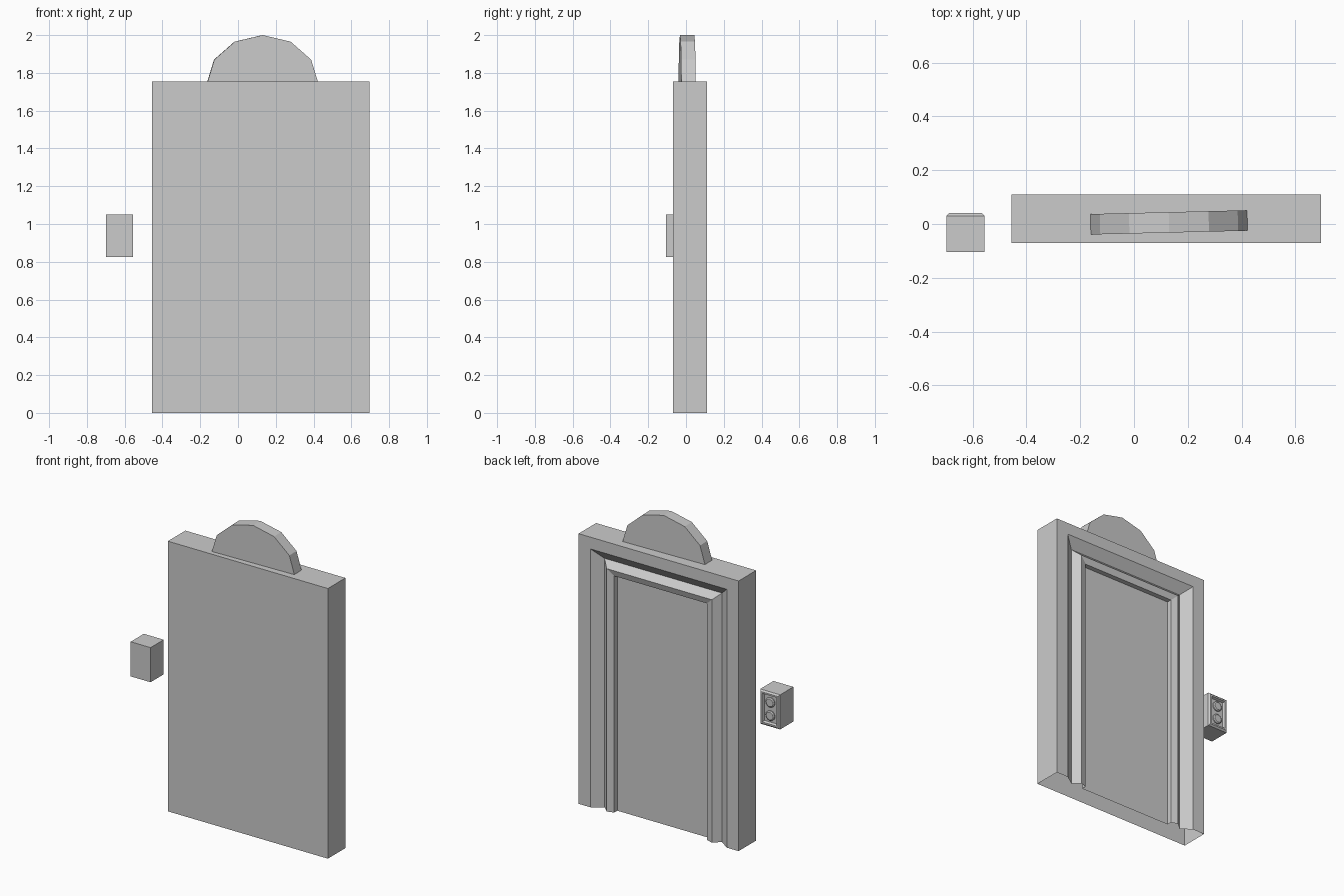
import bpy, bmesh
from math import sin, cos, pi, radians
from mathutils import Matrix

if "Cube" in bpy.data.objects:
    bpy.data.objects.remove(bpy.data.objects["Cube"])


def finish(name, bm):
    bmesh.ops.recalc_face_normals(bm, faces=bm.faces)
    me = bpy.data.meshes.new(name)
    bm.to_mesh(me)
    bm.free()
    ob = bpy.data.objects.new(name, me)
    bpy.context.collection.objects.link(ob)
    return ob


def loft(name, rings, closed=True):
    """Skin matching rings of points and cap the first and last."""
    bm = bmesh.new()
    vs = [[bm.verts.new(p) for p in r] for r in rings]
    n = len(rings[0])
    for a, b in zip(vs, vs[1:]):
        for i in range(n if closed else n - 1):
            j = (i + 1) % n
            bm.faces.new((a[i], a[j], b[j], b[i]))
    bm.faces.new(vs[0][::-1])
    bm.faces.new(vs[-1])
    return finish(name, bm)


# Door surround: moulding profile (inset, y) swept up, across and down; open at the floor
X0, X1, TOP = -0.455, 0.695, 1.755
profile = [(0, -0.07), (0, 0.11), (0.085, 0.11), (0.153, 0.062),
           (0.197, 0.103), (0.242, 0.09), (0.242, 0.058)]
rings = []
for w, y in profile:
    t = TOP - w * 0.9
    rings.append([(X1 - w, y, 0), (X1 - w, y, t), (X0 + w, y, t), (X0 + w, y, 0)])
loft("door_and_surround", rings, closed=False)

# Half-round floor indicator, turned slightly
rings = [[(0.296 * cos(pi * i / 6), y, 0.26 * sin(pi * i / 6)) for i in range(7)]
         for y in (-0.038, 0.038)]
dial = loft("floor_indicator", rings)
dial.matrix_world = Matrix.Translation((0.13, 0.006, 1.74)) @ Matrix.Rotation(radians(1.4), 4, 'Z')

# Call panel: chamfered rim around a recessed plate
rings = []
for w, y in [(0, -0.105), (0, 0.03), (0.01, 0.04), (0.02, 0.04), (0.026, 0.025)]:
    a, b, c, d = -0.698 + w, -0.555 - w, 0.825 + w, 1.05 - w
    rings.append([(a, y, c), (b, y, c), (b, y, d), (a, y, d)])
loft("call_panel", rings)

# Two round call buttons
for name, z in (("button_up", 0.981), ("button_down", 0.895)):
    rings = [[(-0.6265 + r * cos(pi * i / 6), y, z + r * sin(pi * i / 6)) for i in range(12)]
             for r, y in ((0.032, 0.022), (0.032, 0.032), (0.025, 0.037))]
    loft(name, rings)
